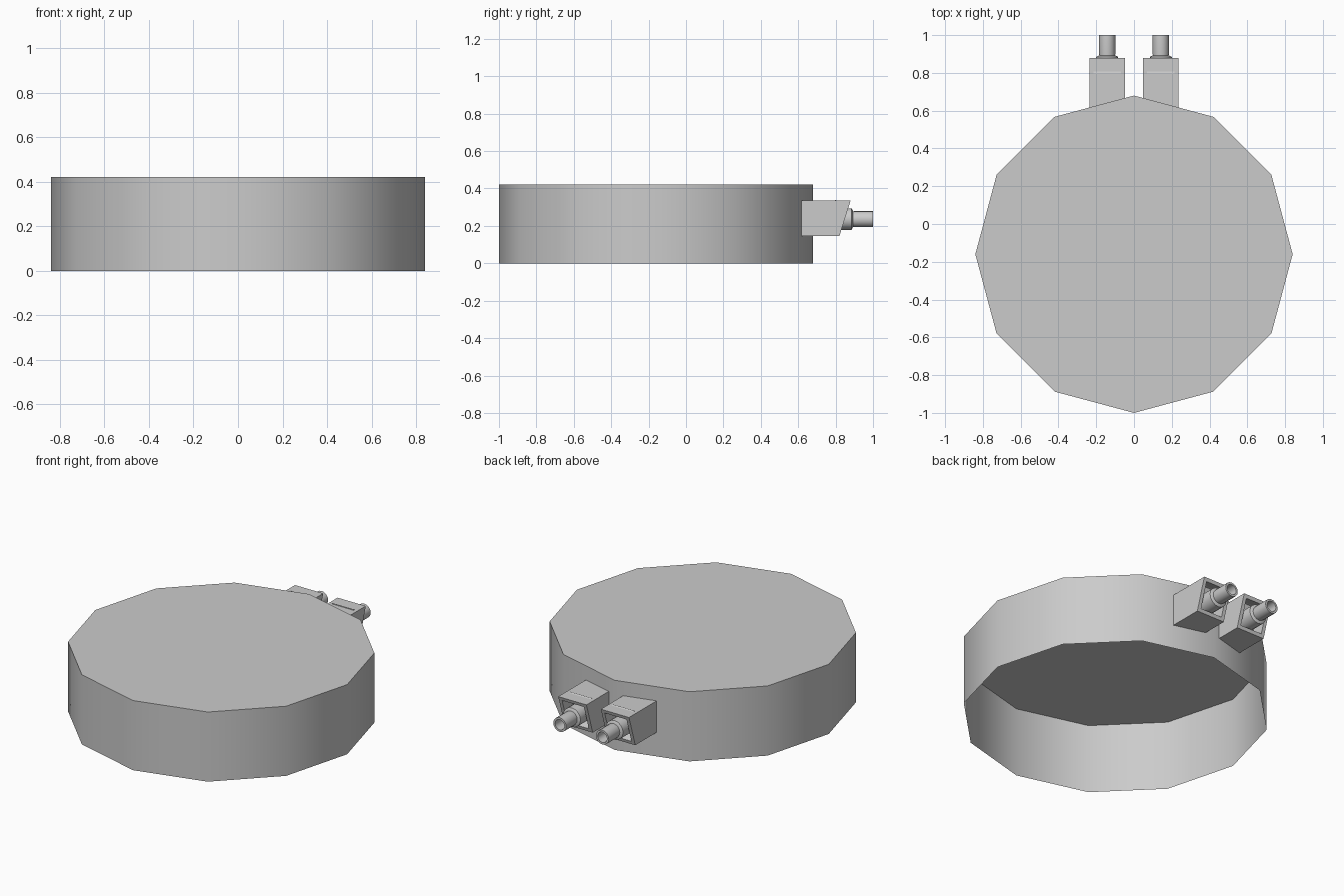
import bpy, bmesh, math

if "Cube" in bpy.data.objects:
    bpy.data.objects.remove(bpy.data.objects["Cube"])


def make_object(name, bm, smooth=False):
    mesh = bpy.data.meshes.new(name)
    bm.to_mesh(mesh)
    bm.free()
    obj = bpy.data.objects.new(name, mesh)
    bpy.context.collection.objects.link(obj)
    if smooth:
        bpy.ops.object.select_all(action='DESELECT')
        obj.select_set(True)
        bpy.context.view_layer.objects.active = obj
        bpy.ops.object.shade_smooth_by_angle(angle=math.radians(40))
    return obj


def lathe_y(name, profile, x, z, sides):
    """Revolve (radius, y) points around an axis parallel to y."""
    bm = bmesh.new()
    rings = []
    for r, y in profile:
        rings.append([bm.verts.new((x + r * math.cos(2 * math.pi * i / sides), y,
                                    z + r * math.sin(2 * math.pi * i / sides)))
                      for i in range(sides)])
    for a, b in zip(rings, rings[1:]):
        for i in range(sides):
            j = (i + 1) % sides
            bm.faces.new((a[i], b[i], b[j], a[j]))
    bm.faces.new(rings[-1])
    bmesh.ops.recalc_face_normals(bm, faces=bm.faces)
    return make_object(name, bm, True)


# Twelve-sided cover, thin and open underneath
R, H, CY = 0.84, 0.42, -0.16
bm = bmesh.new()
angles = [math.pi / 2 + i * math.pi / 6 for i in range(12)]
low, high = [[bm.verts.new((R * math.cos(a), CY + R * math.sin(a), z)) for a in angles]
             for z in (0, H)]
for i in range(12):
    j = (i + 1) % 12
    bm.faces.new((low[i], low[j], high[j], high[i]))
bm.faces.new(high)
make_object("drum_cover", bm, True)

for side, x in (("left", -0.142), ("right", 0.142)):
    # Housing with slanted, recessed outer face
    bm = bmesh.new()
    profile = [(0.615, 0.145), (0.82, 0.145), (0.88, 0.335), (0.615, 0.335)]
    a, b = [[bm.verts.new((x + dx, y, z)) for y, z in profile] for dx in (-0.094, 0.094)]
    bm.faces.new(a)
    bm.faces.new(b)
    faces = [bm.faces.new((a[i], a[(i + 1) % 4], b[(i + 1) % 4], b[i])) for i in range(4)]
    bmesh.ops.recalc_face_normals(bm, faces=bm.faces)
    outer = faces[1]
    bmesh.ops.inset_region(bm, faces=[outer], thickness=0.03)
    bmesh.ops.inset_region(bm, faces=[outer], thickness=0.001, depth=-0.08)
    make_object(side + "_housing", bm)

    # Collar and hollow barrel
    lathe_y(side + "_collar", [(0.058, 0.76), (0.058, 0.885), (0.043, 0.893)], x, 0.236, 16)
    lathe_y(side + "_barrel", [(0.038, 0.87), (0.043, 0.90), (0.043, 1.0),
                               (0.031, 1.0), (0.031, 0.90)], x, 0.236, 16)
